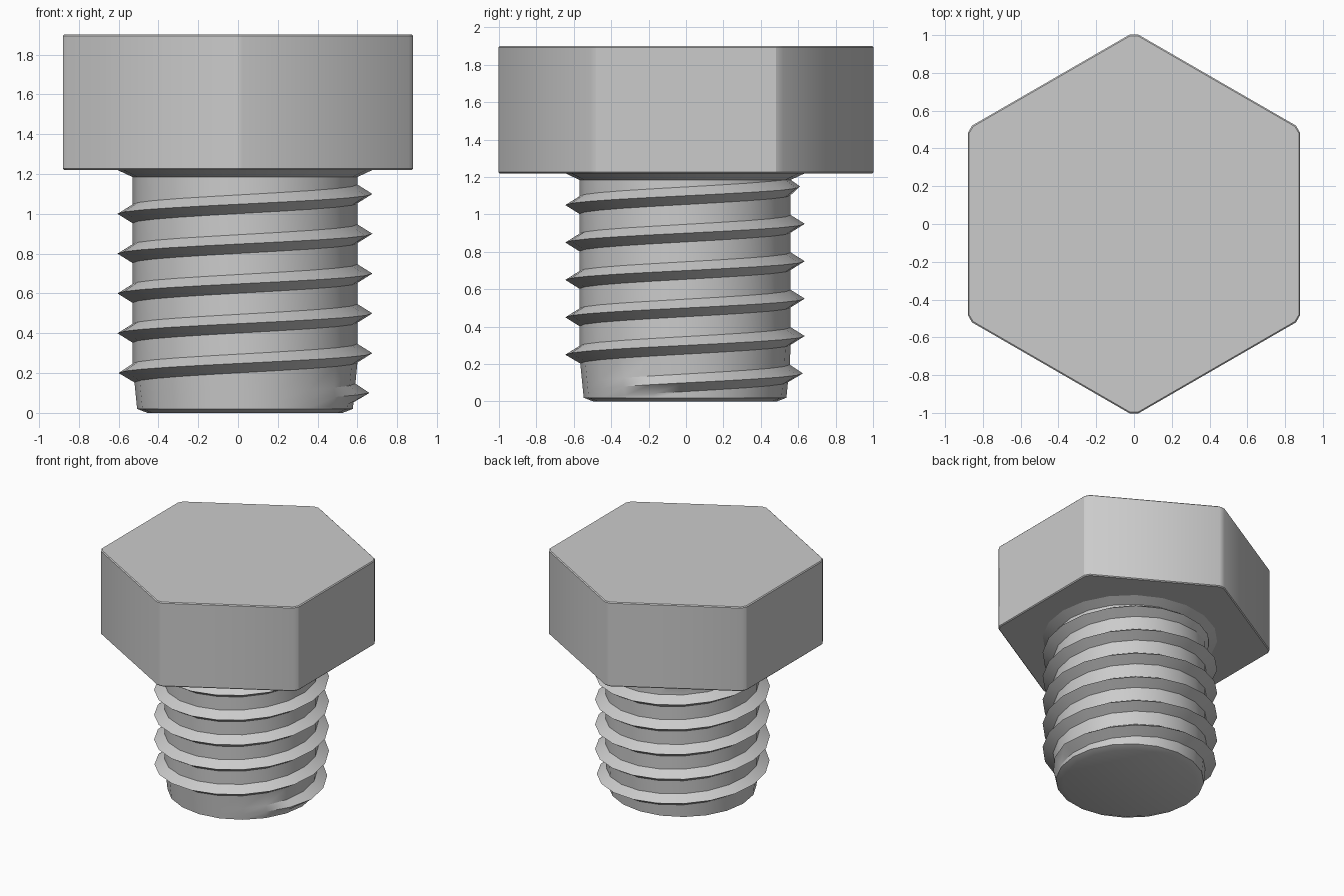
import bpy, bmesh, math

if "Cube" in bpy.data.objects:
    bpy.data.objects.remove(bpy.data.objects["Cube"])

N = 20                       # columns per turn
PITCH, START = 0.2, 0.10     # helix rise per turn, crest height at +x
LO, HI = 0.02, 1.185         # threaded height range
CX, CY = 0.035, -0.005       # shank axis


def finish(bm, name):
    bmesh.ops.recalc_face_normals(bm, faces=bm.faces)
    mesh = bpy.data.meshes.new(name)
    bm.to_mesh(mesh)
    bm.free()
    ob = bpy.data.objects.new(name, mesh)
    bpy.context.collection.objects.link(ob)
    bpy.ops.object.select_all(action='DESELECT')
    ob.select_set(True)
    bpy.context.view_layer.objects.active = ob
    bpy.ops.object.shade_smooth_by_angle(angle=math.radians(30))
    return ob


def ridge(t):
    # thread height factor, fading in at the tip and out under the head
    return max(0.0, min(1.0, (t + 0.12) / 0.12, (5.45 - t) / 0.3))


def root(z):
    return 0.54 + 0.025 * min(1.0, z / 0.25)


# Hexagonal head with slightly blunted corners and rims
bm = bmesh.new()
ring = [bm.verts.new((1.016 * math.sin(i * math.pi / 3),
                      1.016 * math.cos(i * math.pi / 3), 1.22)) for i in range(6)]
base = bm.faces.new(ring)
top = bmesh.ops.extrude_face_region(bm, geom=[base], use_keep_orig=True)
bmesh.ops.translate(bm, vec=(0, 0, 0.68),
                    verts=[g for g in top['geom'] if isinstance(g, bmesh.types.BMVert)])
sides = [e for e in bm.edges if abs(e.verts[0].co.z - e.verts[1].co.z) > 0.1]
bmesh.ops.bevel(bm, geom=sides, offset=0.026, segments=1, affect='EDGES')
rims = [e for e in bm.edges if abs(e.verts[0].co.z - e.verts[1].co.z) < 0.1]
bmesh.ops.bevel(bm, geom=rims, offset=0.007, segments=1, affect='EDGES')
finish(bm, "hex_head")

# Threaded shank: profile rows follow the helix, clamped flat at both ends
bm = bmesh.new()
cols = []
for i in range(N + 1):
    a = 2 * math.pi * i / N
    pts = [(0.49, 0.0)]
    for k in range(-2, 8):
        t = i / N + k
        for off, h in ((-0.047, 0), (0, 0.075), (0.047, 0)):
            z = min(HI, max(LO, START + PITCH * t + off))
            pts.append((root(z) + h * ridge(t), z))
    pts.append((0.64, 1.22))
    cols.append([bm.verts.new((CX + r * math.cos(a), CY + r * math.sin(a), z))
                 for r, z in pts])
for c, d in zip(cols, cols[1:]):
    for j in range(len(c) - 1):
        bm.faces.new((c[j], d[j], d[j + 1], c[j + 1]))
bm.faces.new([c[0] for c in cols[:-1]])
bmesh.ops.remove_doubles(bm, verts=bm.verts, dist=0.0005)
finish(bm, "threaded_shank")
